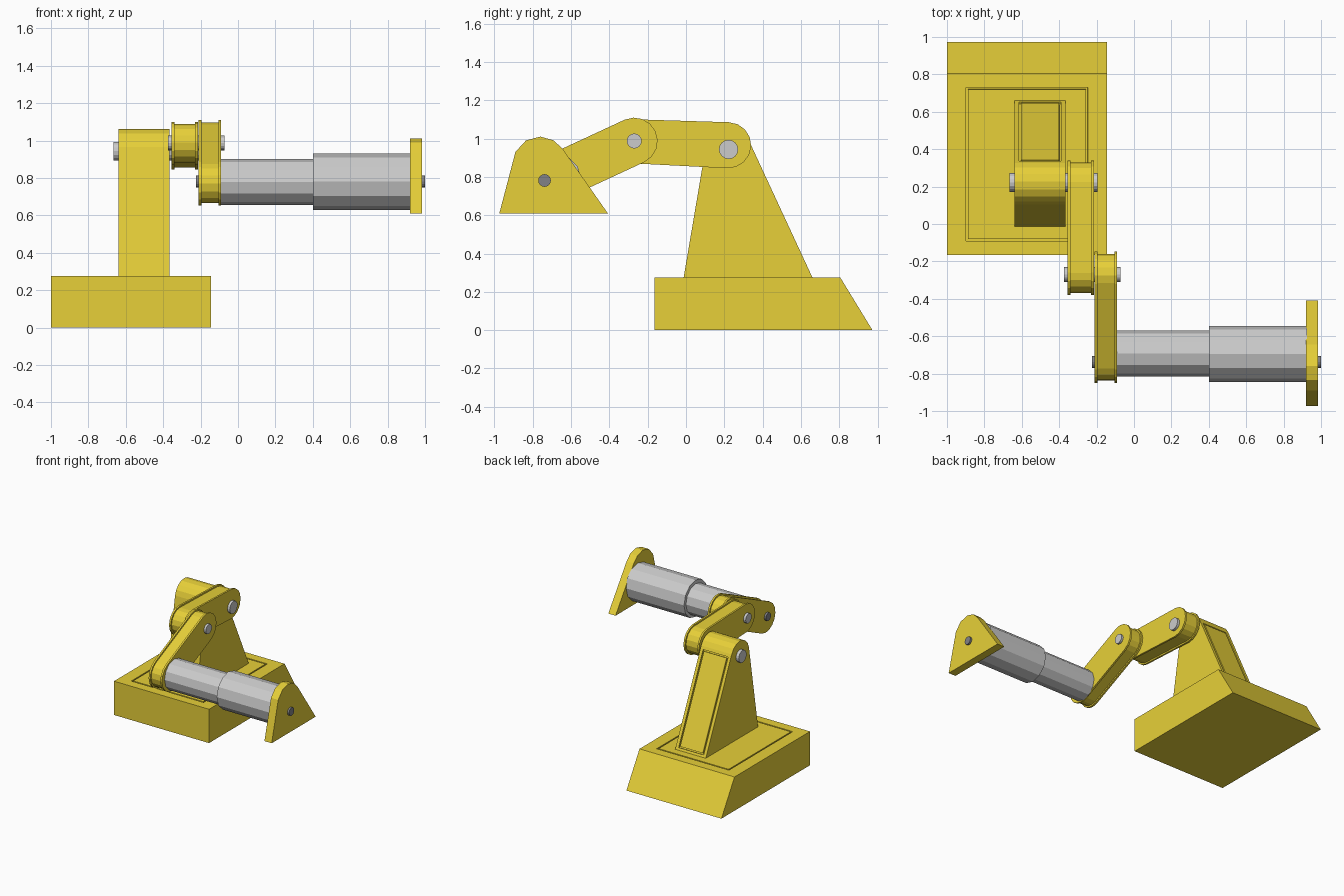
import bpy, bmesh
from math import sin, cos, atan2, pi, radians
from mathutils import Vector

if "Cube" in bpy.data.objects:
    bpy.data.objects.remove(bpy.data.objects["Cube"])


def material(name, rgb):
    m = bpy.data.materials.new(name)
    m.diffuse_color = (*rgb, 1)
    m.use_nodes = True
    m.node_tree.nodes["Principled BSDF"].inputs["Base Color"].default_value = m.diffuse_color
    return m


YELLOW = material("yellow paint", (0.8, 0.63, 0.04))
DARK = material("dark steel", (0.22, 0.22, 0.24))


def arc(y, z, r, a0, a1, n):
    return [(y + r * cos(a0 + (a1 - a0) * i / n), z + r * sin(a0 + (a1 - a0) * i / n))
            for i in range(n + 1)]


def extrude(name, profile, x0, x1, mat=None, groove=None):
    """Extrude a counter-clockwise YZ profile along x; groove = (normal, margin, x scale, y scale)."""
    bm = bmesh.new()
    face = bm.faces.new([bm.verts.new((x0, y, z)) for y, z in profile])
    out = bmesh.ops.extrude_face_region(bm, geom=[face])["geom"]
    bmesh.ops.translate(bm, vec=(x1 - x0, 0, 0),
                        verts=[g for g in out if isinstance(g, bmesh.types.BMVert)])
    bmesh.ops.recalc_face_normals(bm, faces=bm.faces)
    if groove:
        normal, margin, sx, sy = groove
        face = max(bm.faces, key=lambda f: (round(f.normal.dot(Vector(normal).normalized()), 2),
                                            f.calc_area()))
        bmesh.ops.inset_region(bm, faces=[face], thickness=margin)
        c = face.calc_center_median()
        for v in face.verts:
            v.co.x = c.x + (v.co.x - c.x) * sx
            v.co.y = c.y + (v.co.y - c.y) * sy
        for t, d in ((0.001, -0.012), (0.013, 0), (0.001, 0.012)):
            bmesh.ops.inset_region(bm, faces=[face], thickness=t, depth=d)
    mesh = bpy.data.meshes.new(name)
    bm.to_mesh(mesh)
    bm.free()
    obj = bpy.data.objects.new(name, mesh)
    bpy.context.collection.objects.link(obj)
    if mat:
        mesh.materials.append(mat)
    return obj


def rod(name, x0, x1, y, z, r, n=16, mat=None):
    return extrude(name, arc(y, z, r, 0, 2 * pi * (n - 1) / n, n - 1), x0, x1, mat)


def link(name, a, ra, b, rb, x0, x1):
    """Round-ended arm: two side plates with a slightly narrower web between."""
    t = atan2(b[1] - a[1], b[0] - a[0])

    def outline(d):
        return (arc(*a, ra - d, t + pi / 2, t + 3 * pi / 2, 8)
                + arc(*b, rb - d, t - pi / 2, t + pi / 2, 8))
    extrude(name + "_web", outline(0.012), x0 + 0.015, x1 - 0.015, YELLOW)
    extrude(name + "_left_plate", outline(0), x0, x0 + 0.015, YELLOW)
    extrude(name + "_right_plate", outline(0), x1 - 0.015, x1, YELLOW)


# Base block with sloped back and a grooved frame on top
extrude("base", [(-0.165, 0), (0.973, 0), (0.805, 0.275), (-0.165, 0.275)],
        -1.0, -0.145, YELLOW, ((0, 0, 1), 0.125, 0.96, 1.035))

# Tapered tower with rounded head and a grooved panel on the back
extrude("tower", [(-0.013, 0.27), (0.662, 0.27)]
        + arc(0.22, 0.945, 0.117, radians(24), radians(170), 7),
        -0.64, -0.365, YELLOW, ((0, 0.91, 0.41), 0.035, 1, 1))

# Two arm links
link("upper_link", (0.22, 0.965), 0.12, (-0.265, 0.985), 0.115, -0.355, -0.215)
link("lower_link", (-0.27, 0.987), 0.122, (-0.727, 0.775), 0.122, -0.21, -0.09)

# Hinge pins
rod("tower_pin", -0.665, -0.195, 0.222, 0.943, 0.05)
rod("elbow_pin", -0.375, -0.073, -0.27, 0.987, 0.039)
rod("wrist_pin", -0.225, 1.0, -0.738, 0.781, 0.033, 16, DARK)

# Stepped handle barrel
rod("handle_inner", -0.092, 0.41, -0.693, 0.778, 0.123, 12)
rod("handle_sleeve", 0.40, 0.925, -0.695, 0.78, 0.15, 12)

# End plate
extrude("end_plate", [(-0.974, 0.61), (-0.408, 0.61), (-0.643, 0.945), (-0.69, 0.99),
                      (-0.76, 1.01), (-0.835, 0.99), (-0.89, 0.93)], 0.92, 0.985, YELLOW)
